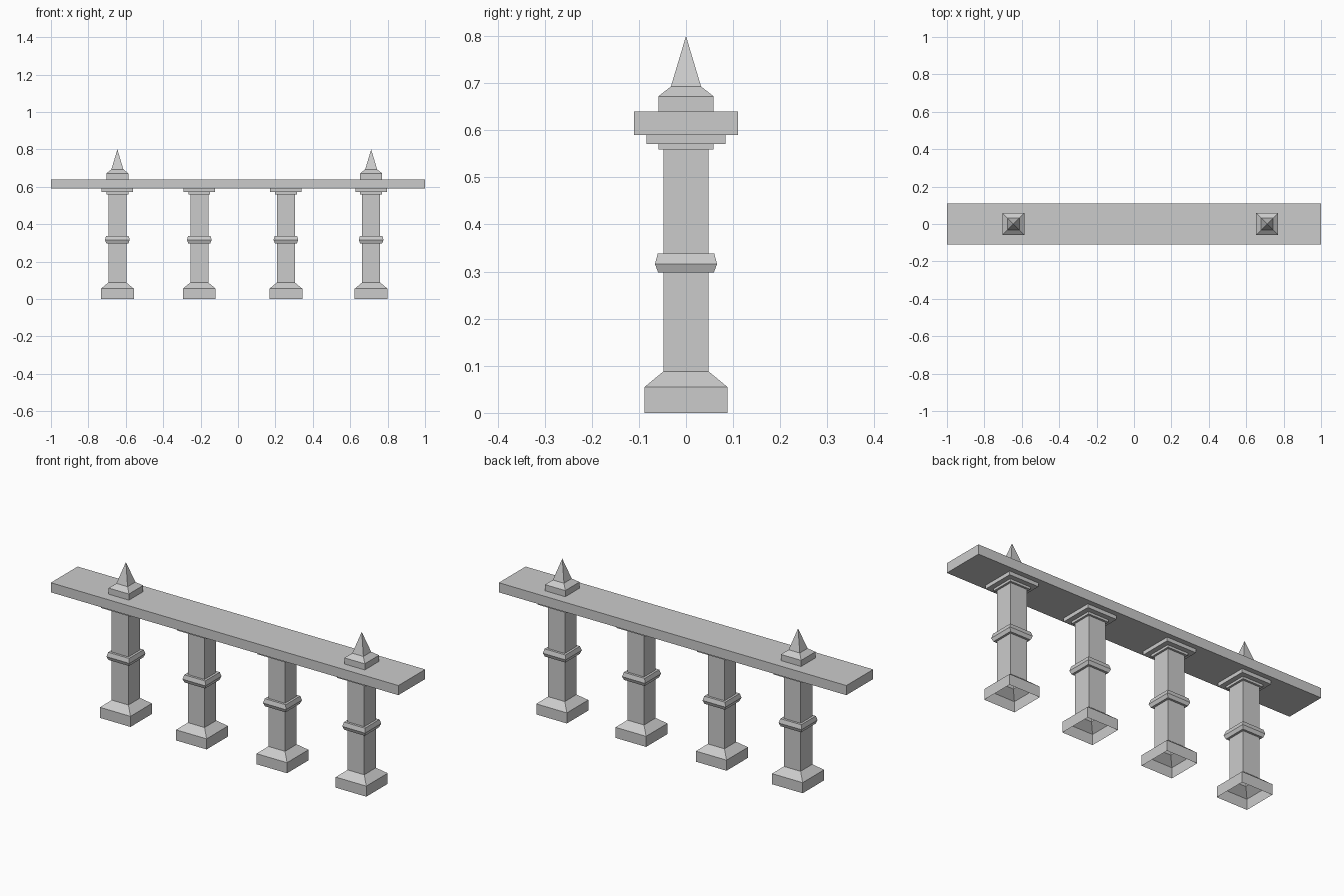
import bpy, bmesh

if "Cube" in bpy.data.objects:
    bpy.data.objects.remove(bpy.data.objects["Cube"])


def square_loft(name, profile, x, tip=None):
    """Stack square rings given as (half width, z); optionally close in a point."""
    bm = bmesh.new()
    rings = [[bm.verts.new((sx * h, sy * h, z))
              for sx, sy in ((-1, -1), (1, -1), (1, 1), (-1, 1))]
             for h, z in profile]
    for low, high in zip(rings, rings[1:]):
        for i in range(4):
            j = (i + 1) % 4
            bm.faces.new((low[i], low[j], high[j], high[i]))
    if tip is not None:
        apex = bm.verts.new((0, 0, tip))
        for i in range(4):
            bm.faces.new((rings[-1][i], rings[-1][(i + 1) % 4], apex))
    mesh = bpy.data.meshes.new(name)
    bm.to_mesh(mesh)
    bm.free()
    obj = bpy.data.objects.new(name, mesh)
    obj.location.x = x
    bpy.context.collection.objects.link(obj)
    return obj


# Column: hollow plinth, shaft with a middle collar, stepped capital
column = [(0.088, 0), (0.088, 0.055), (0.048, 0.088),
          (0.048, 0.298), (0.059, 0.298), (0.066, 0.316), (0.060, 0.338), (0.048, 0.338),
          (0.048, 0.559), (0.0585, 0.559), (0.0585, 0.571), (0.084, 0.571), (0.084, 0.59)]
column_x = (-0.645, -0.207, 0.256, 0.712)
for n, x in enumerate(column_x, 1):
    square_loft(f"column_{n}", column, x)

# Spired finials above the end columns
finial = [(0.0585, 0.64), (0.0585, 0.672), (0.032, 0.693)]
for side, x in (("left", column_x[0]), ("right", column_x[-1])):
    square_loft(f"finial_{side}", finial, x, tip=0.80)

# Rail across the top
bpy.ops.mesh.primitive_cube_add(size=1, location=(0, 0, 0.615))
rail = bpy.context.object
rail.name = "top_rail"
rail.scale = (2, 0.22, 0.05)
